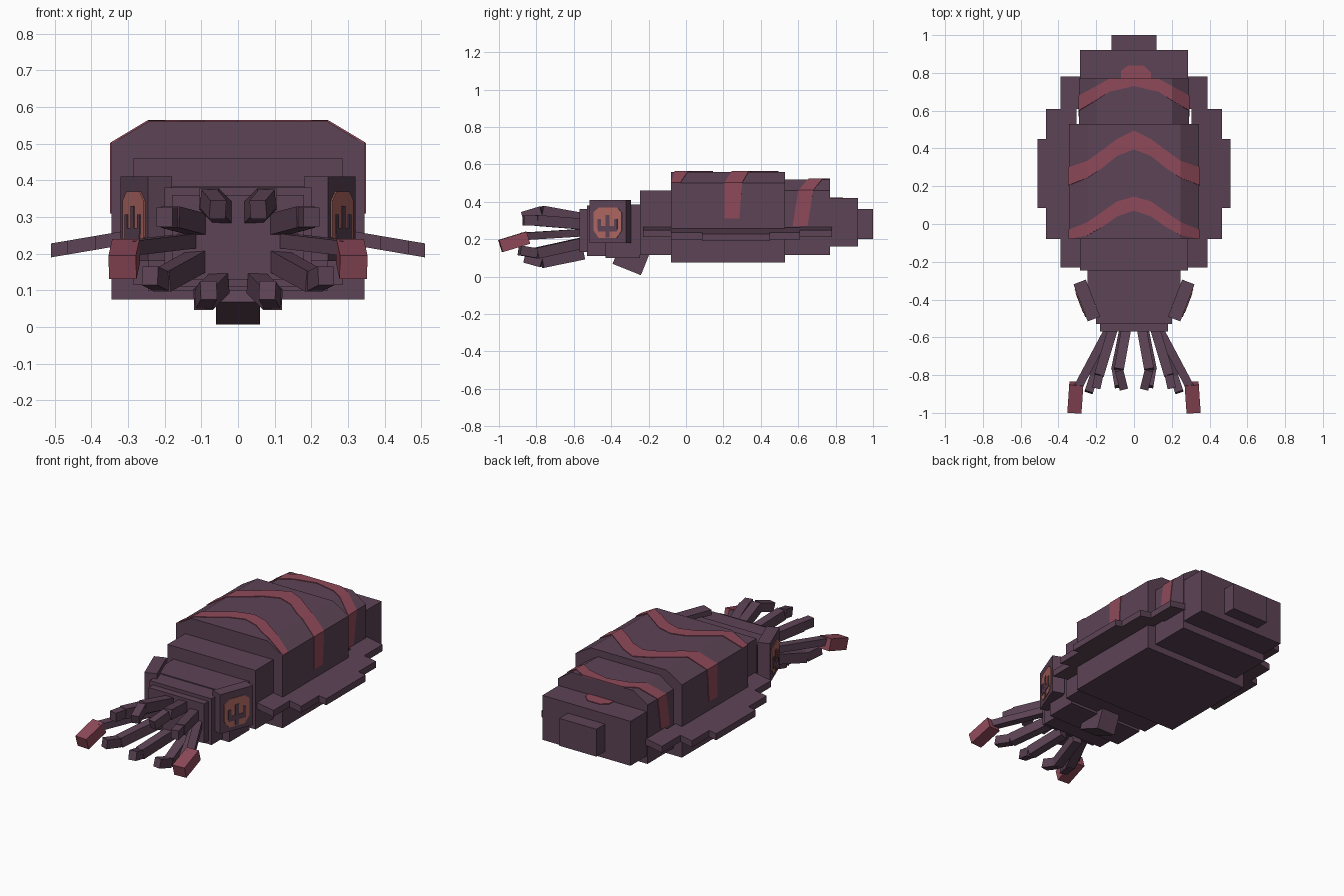
import bpy, bmesh, math
from mathutils import Vector, Matrix

cube = bpy.data.objects.get("Cube")
if cube:
    bpy.data.objects.remove(cube, do_unlink=True)


def material(name, rgb):
    m = bpy.data.materials.new(name)
    m.use_nodes = True
    m.diffuse_color = (*rgb, 1)
    m.node_tree.nodes["Principled BSDF"].inputs["Base Color"].default_value = (*rgb, 1)
    return m


PURPLE = material("dusky purple", (0.107, 0.056, 0.090))
RED = material("stripe red", (0.275, 0.068, 0.102))
EYE = material("eye coral", (0.42, 0.135, 0.120))
SIDES = ((1, "left"), (-1, "right"))


def finish(name, bm, mat, fix=True):
    if fix:
        bmesh.ops.recalc_face_normals(bm, faces=bm.faces)
    mesh = bpy.data.meshes.new(name)
    bm.to_mesh(mesh)
    bm.free()
    mesh.materials.append(mat)
    ob = bpy.data.objects.new(name, mesh)
    bpy.context.collection.objects.link(ob)
    return ob


def box(name, size, matrix, mat=PURPLE):
    bm = bmesh.new()
    bmesh.ops.create_cube(bm, size=1, matrix=matrix @ Matrix.Diagonal((*size, 1)))
    return finish(name, bm, mat)


def prism(name, points, offset, mat=PURPLE):
    """Extrude a flat outline of 3D points by an offset vector."""
    bm = bmesh.new()
    face = bm.faces.new([bm.verts.new(p) for p in points])
    out = bmesh.ops.extrude_face_region(bm, geom=[face])
    verts = [g for g in out["geom"] if isinstance(g, bmesh.types.BMVert)]
    bmesh.ops.translate(bm, vec=Vector(offset), verts=verts)
    return finish(name, bm, mat)


def block(name, half, y0, y1, z0, z1):
    return box(name, (2 * half, y1 - y0, z1 - z0),
               Matrix.Translation((0, (y0 + y1) / 2, (z0 + z1) / 2)))


def beam(name, a, b, width, height, mat=PURPLE):
    """Box running from point a to point b."""
    a, b = Vector(a), Vector(b)
    rot = (b - a).to_track_quat('Y', 'Z').to_matrix().to_4x4()
    return box(name, (width, (b - a).length, height),
               Matrix.Translation((a + b) / 2) @ rot, mat)


def shell(name, half, flat, y0, y1, z0, shoulder, top):
    """Body segment with bevelled upper shoulders."""
    outline = [(-half, z0), (half, z0), (half, shoulder), (flat, top),
               (-flat, top), (-half, shoulder)]
    prism(name, [(x, y0, z) for x, z in outline], (0, y1 - y0, 0))


# Mantle
shell("mantle_middle", 0.345, 0.245, -0.08, 0.53, 0.075, 0.50, 0.56)
shell("mantle_rear", 0.29, 0.20, 0.53, 0.77, 0.115, 0.46, 0.52)
block("mantle_front", 0.285, -0.245, -0.08, 0.115, 0.46)
block("mantle_back", 0.285, 0.77, 0.92, 0.16, 0.42)
block("mantle_tip", 0.12, 0.92, 1.0, 0.2, 0.36)

# Head
block("head", 0.245, -0.43, -0.245, 0.10, 0.385)
block("face", 0.20, -0.53, -0.43, 0.11, 0.38)
block("snout", 0.18, -0.57, -0.53, 0.13, 0.36)

# Siphon under the head
box("siphon", (0.12, 0.163, 0.117),
    Matrix.Translation((0, -0.295, 0.092)) @ Matrix.Rotation(math.radians(-22), 4, 'X'))


# Striped markings laid over the mantle; rows are x, z, front y, back y
def stripe(name, rows):
    bm = bmesh.new()
    pairs = [(bm.verts.new((x, y0, z)), bm.verts.new((x, y1, z))) for x, z, y0, y1 in rows]
    for (a, b), (c, d) in zip(pairs, pairs[1:]):
        bm.faces.new((a, c, d, b))
    ob = finish(name, bm, RED, fix=False)
    mod = ob.modifiers.new("thickness", 'SOLIDIFY')
    mod.thickness, mod.offset = 0.008, 0


def mirrored(half_rows):
    return [(-x, z, a, b) for x, z, a, b in reversed(half_rows[1:])] + half_rows


stripe("front_stripe", mirrored([
    (0, .56, .07, .145), (.09, .56, .04, .12), (.16, .56, -.01, .07),
    (.245, .56, -.06, .01), (.345, .50, -.08, -.03)]))
stripe("middle_stripe", mirrored([
    (0, .56, .395, .495), (.09, .56, .36, .45), (.17, .56, .295, .39),
    (.245, .56, .245, .335), (.345, .50, .205, .30), (.345, .31, .205, .285)]))
stripe("rear_stripe", mirrored([
    (0, .52, .73, .77), (.13, .52, .70, .77), (.20, .52, .655, .73),
    (.29, .46, .60, .68), (.29, .27, .57, .65)]))
stripe("rear_patch", [(-.07, .42, .77, .81), (-.03, .42, .77, .84),
                      (.05, .42, .77, .84), (.09, .42, .77, .80)])

for s, side in SIDES:
    # Stepped, drooping side fin
    fin = [(.28, -.23), (.39, -.23), (.39, -.08), (.465, -.08), (.465, .085), (.51, .085),
           (.51, .45), (.465, .45), (.465, .61), (.39, .61), (.39, .78), (.28, .78),
           (.28, .61), (.304, .61), (.304, .50), (.28, .50)]
    prism(side + "_fin", [(s * x, y, 0.218 - 0.17 * (x - 0.345)) for x, y in fin], (0, 0, 0.038))

    # Eye block, turned slightly forward
    frame = (Matrix.Translation((s * 0.25, -0.405, 0.295))
             @ Matrix.Rotation(math.radians(-21 * s), 4, 'Z'))
    box(side + "_eye_block", (0.07, 0.21, 0.23), frame)
    octagon = [(-.08, -.05), (-.05, -.09), (.05, -.09), (.08, -.05),
               (.08, .05), (.05, .075), (-.05, .075), (-.08, .05)]
    prism(side + "_eye", [frame @ Vector((s * .034, y, z)) for y, z in octagon],
          frame.to_3x3() @ Vector((s * .005, 0, 0)), EYE)
    # Forked pupil
    for part, y, z, w, h in (("middle", 0, -.025, .022, .12), ("base", 0, -.04, .11, .03),
                             ("front", -.047, -.015, .018, .055), ("back", .047, -.015, .018, .055)):
        box(side + "_pupil_" + part, (0.006, w, h),
            frame @ Matrix.Translation((s * .039, y, z)))

    # Short bent arms: root, knuckle, end
    arms = {
        "upper_inner_arm": ((.04, -.55, .31), (.08, -.77, .35), (.055, -.87, .32)),
        "upper_outer_arm": ((.11, -.55, .28), (.185, -.80, .30), (.20, -.87, .30)),
        "lower_outer_arm": ((.11, -.55, .18), (.21, -.80, .125), (.24, -.89, .14)),
        "lower_inner_arm": ((.05, -.55, .12), (.095, -.77, .075), (.08, -.86, .10)),
    }
    for name, path in arms.items():
        root, knuckle, end = [(s * x, y, z) for x, y, z in path]
        beam(f"{side}_{name}", root, knuckle, 0.052, 0.058)
        beam(f"{side}_{name}_end", knuckle, end, 0.045, 0.052)

    # Long feeding tentacle with a red club
    beam(side + "_tentacle", (s * .13, -.55, .235), (s * .30, -.87, .215), 0.045, 0.04)
    beam(side + "_tentacle_club", (s * .305, -.845, .208), (s * .315, -.992, .163), 0.075, 0.068, RED)
